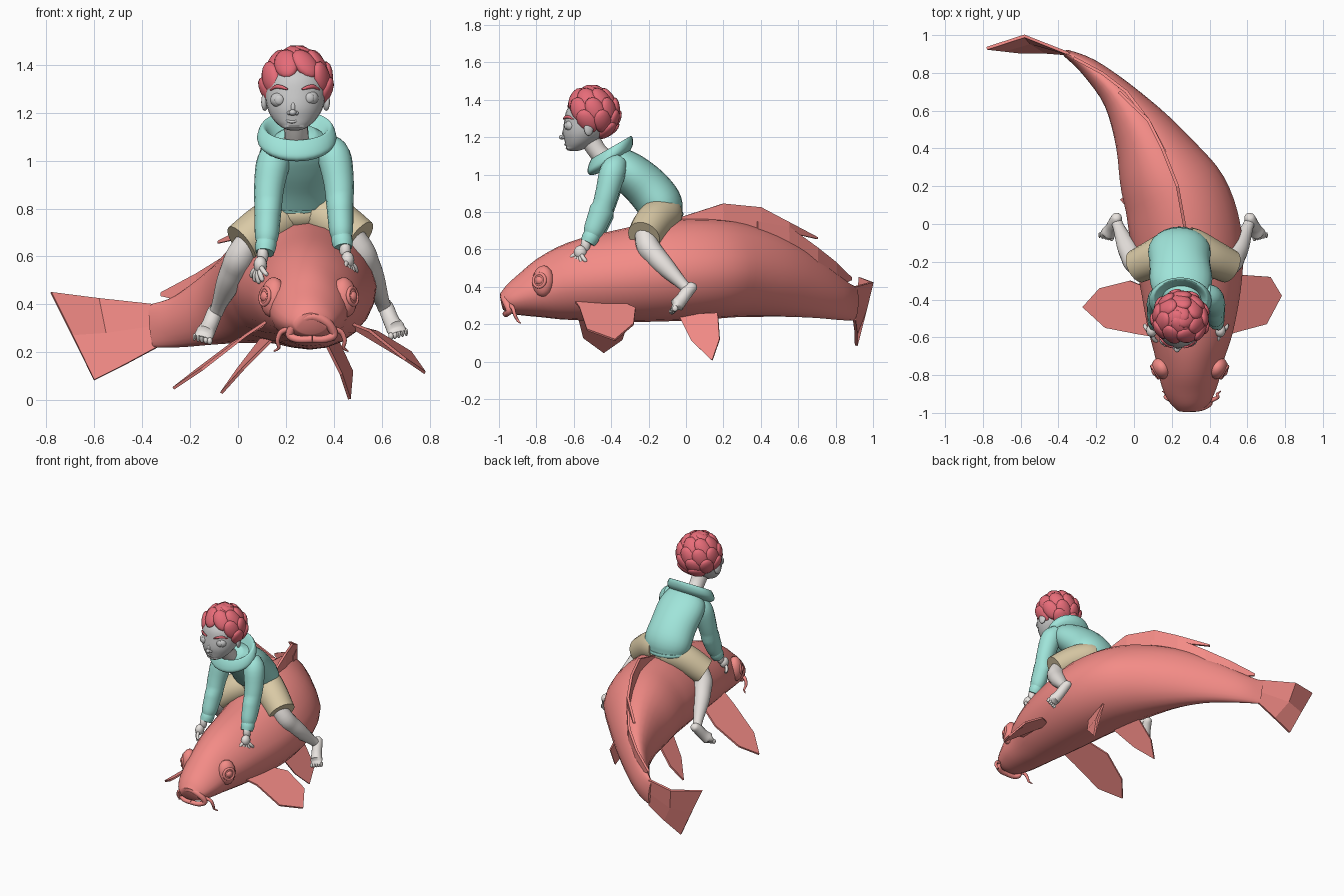
import bpy, bmesh, math
from math import sin, cos, pi, radians
from mathutils import Vector, Matrix


def material(name, rgb):
    m = bpy.data.materials.new(name)
    m.diffuse_color = (*rgb, 1)
    return m


CORAL = material("coral", (.90, .26, .24))
TEAL = material("teal", (.35, .78, .70))
RED = material("hair_red", (.80, .15, .19))
TAN = material("tan", (.70, .59, .38))
SKIN = material("skin", (.80, .76, .73))


def finish(name, mesh, mat, smooth=True):
    ob = bpy.data.objects.new(name, mesh)
    bpy.context.collection.objects.link(ob)
    if mat:
        mesh.materials.append(mat)
    if smooth:
        mesh.shade_smooth()
        mesh.set_sharp_from_angle(angle=radians(50))
    return ob


def resample(rows, k):
    out, n = [], len(rows)
    for i in range(n - 1):
        a, b, c, d = (rows[max(0, min(n - 1, i + j))] for j in (-1, 0, 1, 2))
        for s in range(k):
            t = s / k
            out.append([.5 * (2 * q + (r - p) * t + (2 * p - 5 * q + 4 * r - w) * t * t
                              + (3 * q - p - 3 * r + w) * t ** 3) for p, q, r, w in zip(a, b, c, d)])
    return out + [list(rows[-1])]


def tube(name, rows, mat, ref=(1, 0, 0), axis=None, n=16, k=4, squeeze=0):
    """Loft of ellipses; each row is x, y, z, radius along ref [, other radius]."""
    rows = resample(rows, k)
    pts = [Vector(r[:3]) for r in rows]
    verts, faces = [], []
    for i, r in enumerate(rows):
        t = Vector(axis) if axis else pts[min(i + 1, len(pts) - 1)] - pts[max(i - 1, 0)]
        t.normalize()
        a = Vector(ref)
        a = (a - t * a.dot(t)).normalized()
        b = t.cross(a)
        for j in range(n):
            w = 2 * pi * j / n
            narrow = 1 - squeeze * max(0, cos(w))
            verts.append(pts[i] + a * r[3] * cos(w) + b * r[-1] * sin(w) * narrow)
    for i in range(len(rows) - 1):
        for j in range(n):
            j2 = (j + 1) % n
            faces.append((i * n + j, i * n + j2, i * n + n + j2, i * n + n + j))
    faces += [tuple(range(n))[::-1], tuple(range(len(verts) - n, len(verts)))]
    me = bpy.data.meshes.new(name)
    me.from_pydata(verts, [], faces)
    return finish(name, me, mat)


def blobs(name, items, mat, seg=16):
    """Ellipsoids in one object: (location, scale, rotation or None)."""
    bm = bmesh.new()
    for loc, sc, rot in items:
        m = Matrix.Translation(loc) @ (rot or Matrix()) @ Matrix.Diagonal((*sc, 1))
        bmesh.ops.create_uvsphere(bm, u_segments=seg, v_segments=seg // 2 + 2, radius=1, matrix=m)
    me = bpy.data.meshes.new(name)
    bm.to_mesh(me)
    bm.free()
    return finish(name, me, mat)


def sheet(name, verts, faces=None, thick=.012):
    me = bpy.data.meshes.new(name)
    me.from_pydata(verts, [], faces or [tuple(range(len(verts)))])
    ob = finish(name, me, CORAL, False)
    mod = ob.modifiers.new("thickness", 'SOLIDIFY')
    mod.thickness, mod.offset = thick, 0
    return ob


def strip(name, rows):
    verts = [p for x, y, lo, hi in rows for p in ((x, y, lo), (x, y, hi))]
    sheet(name, verts, [(2 * i, 2 * i + 2, 2 * i + 3, 2 * i + 1) for i in range(len(rows) - 1)], .016)


# Fish body: x, y, half width, bottom, top
body = [(.303, -.985, .07, .275, .365), (.30, -.94, .11, .25, .41), (.295, -.85, .15, .235, .48),
        (.295, -.72, .18, .22, .575), (.30, -.55, .228, .215, .655), (.30, -.3, .272, .21, .715),
        (.282, -.1, .293, .215, .755), (.235, .1, .285, .225, .765), (.155, .27, .245, .235, .745),
        (.05, .48, .165, .235, .67), (-.085, .68, .09, .23, .55), (-.24, .83, .05, .22, .44),
        (-.36, .905, .02, .22, .40)]
tube("fish_body", [(x, y, (b + t) / 2, (t - b) / 2, w) for x, y, w, b, t in body], CORAL,
     ref=(0, 0, 1), n=24, squeeze=.15)

# Fish face
tube("fish_lips", [(.31, -.965, .255, .016), (.25, -.96, .255, .016), (.215, -.945, .275, .018),
                   (.25, -.965, .325, .02), (.31, -.975, .35, .02), (.37, -.965, .325, .02),
                   (.40, -.945, .275, .018), (.36, -.96, .255, .016), (.31, -.965, .255, .016)],
     CORAL, ref=(0, 1, 0), n=10)
for s, side in ((-1, "left"), (1, "right")):
    c = Vector((.295 + s * .15, -.765, .43))
    nrm = Vector((s * .85, -.5, .1)).normalized()
    rot = nrm.to_track_quat('Z', 'Y').to_matrix().to_4x4()
    blobs(f"fish_eye_{side}", [(c, (.06, .085, .048), rot), (c + nrm * .03, (.027, .027, .026), rot)], CORAL)
    bpy.ops.mesh.primitive_torus_add(major_radius=.036, minor_radius=.009, major_segments=20,
                                     minor_segments=8, location=c + nrm * .038, rotation=rot.to_euler())
    lid = bpy.context.object
    lid.name = f"fish_eyelid_{side}"
    lid.data.materials.append(CORAL)
    lid.data.shade_smooth()
    tube(f"barbel_{side}", [(.305 + s * a, y, z, r) for a, y, z, r in (
        (.085, -.94, .30, .013), (.125, -.925, .285, .011), (.14, -.915, .25, .009),
        (.135, -.90, .22, .007), (.155, -.885, .205, .003))], CORAL, ref=(0, 1, 0), n=8)

# Fish fins
sheet("pectoral_fin_right", [(.45, -.6, .33), (.55, -.57, .29), (.70, -.53, .17), (.78, -.38, .115),
                             (.72, -.28, .20), (.58, -.27, .285), (.45, -.35, .32)])
sheet("pectoral_fin_left", [(.12, -.6, .33), (.03, -.585, .27), (-.15, -.55, .13), (-.27, -.44, .05),
                            (-.18, -.34, .12), (-.02, -.3, .24), (.1, -.35, .31)])
sheet("pelvic_fin_right", [(.36, -.04, .25), (.43, .03, .11), (.465, .14, .005), (.475, .18, .12),
                           (.41, .17, .26)])
sheet("pelvic_fin_left", [(.14, -.04, .25), (.02, .03, .13), (-.07, .13, .03), (.0, .18, .13),
                          (.1, .17, .26)])
strip("dorsal_fin_front", [(.275, -.05, .70, .765), (.23, .2, .70, .845), (.15, .4, .65, .825),
                           (.075, .55, .69, .745), (-.08, .7, .655, .665)])
strip("dorsal_fin_rear", [(.165, .38, .6, .75), (.075, .55, .55, .72), (-.04, .7, .45, .61),
                          (-.17, .8, .4, .53), (-.32, .88, .435, .45)])
tail = [(-.34, .9, .40), (-.34, .9, .31), (-.34, .9, .22),
        (-.58, .995, .425), (-.55, .96, .28), (-.47, .91, .15),
        (-.78, .93, .45), (-.69, .92, .27), (-.6, .91, .085)]
sheet("tail_fin", tail, [(0, 1, 4, 3), (1, 2, 5, 4), (3, 4, 7, 6), (4, 5, 8, 7)], .016)

# Hoodie
tube("hoodie_torso", [(.24, -.13, .785, .145, .105), (.24, -.13, .80, .155, .112),
                      (.24, -.145, .85, .165, .122), (.243, -.21, .93, .16, .12),
                      (.25, -.30, 1.01, .165, .11), (.255, -.37, 1.065, .14, .09),
                      (.25, -.42, 1.11, .07, .06)], TEAL, n=24)
tube("hoodie_hem", [(.24, -.125, .772, .14, .104), (.24, -.128, .785, .152, .114),
                    (.24, -.13, .80, .152, .114)], TEAL, axis=(0, 0, 1), n=24)
ax = Vector((0, -.5, .86)).normalized()
hood = [(-.06, .09), (-.045, .135), (-.015, .163), (.02, .163), (.05, .15), (.055, .138),
        (.03, .12), (-.04, .09)]
tube("hood", [(.245, -.405 + .1 * h, 1.095 + .9 * h, r, r * .85) for h, r in hood], TEAL, axis=ax, n=28)

# Arms, hands, shorts, legs and feet
for s, side in ((-1, "left"), (1, "right")):
    def limb(name, rows, mat, cx=.26, **kw):
        return tube(f"{name}_{side}", [(cx + s * r[0], r[1], r[2] + .01 * s, *r[3:]) for r in rows], mat, **kw)

    limb("sleeve", [(.09, -.36, 1.06, .05), (.125, -.39, 1.01, .07), (.145, -.42, .90, .063, .078),
                    (.15, -.45, .80, .056, .066), (.155, -.49, .70, .05, .056), (.158, -.505, .665, .04, .045)],
         TEAL, cx=.275)
    limb("cuff", [(.157, -.50, .675, .042, .045), (.16, -.512, .65, .044, .046), (.163, -.525, .625, .038, .04)],
         TEAL, cx=.275)
    hand = Vector((.275 + s * .182, -.565, .575 + .01 * s))
    blobs(f"palm_{side}", [(hand, (.028, .034, .036), None),
                           (hand + Vector((-s * .01, .028, .04)), (.024, .026, .04), None)], SKIN)
    for i, t in enumerate((-1, -.5, 0, .45, .85)):
        tip = hand + Vector((s * .036 * t + s * .008, .05 * t - .01, -.078 + .035 * t * t))
        mid = hand.lerp(tip, .6) + Vector((s * .006, -.006, .004))
        tube(f"finger_{i + 1}_{side}", [(*hand, .011), (*mid, .011), (*hand.lerp(tip, .93), .009), (*tip, .002)],
             SKIN, n=8, k=3)
    limb("shorts_leg", [(.02, -.11, .785, .095), (.06, -.125, .775, .098), (.14, -.175, .735, .10),
                        (.245, -.225, .66, .09)], TAN, ref=(0, 1, 0), n=20)
    limb("leg", [(.20, -.225, .70, .05), (.25, -.205, .61, .062), (.275, -.165, .555, .058), (.30, -.115, .50, .052),
                 (.338, -.025, .41, .032), (.352, .01, .375, .03)], SKIN)
    limb("foot", [(.348, .05, .405, .008), (.35, .04, .395, .026), (.36, .012, .37, .033), (.38, -.025, .32, .034, .026),
                  (.40, -.055, .285, .04, .02), (.408, -.07, .268, .036, .014)], SKIN)
    toes = [((.26 + s * (.378 + .016 * i), -.075 + .004 * i, .258 + .004 * i + .01 * s),
             (.012 - .0012 * i, .016, .016), None) for i in range(5)]
    blobs(f"toes_{side}", toes, SKIN, seg=10)
blobs("shorts_seat", [((.245, -.13, .775), (.16, .11, .075), None)], TAN)

# Head and face
tube("neck", [(.245, -.40, 1.05, .055), (.243, -.47, 1.12, .05), (.24, -.52, 1.2, .055)], SKIN)
tube("head", [(.235, -.60, 1.125, .012), (.235, -.598, 1.13, .035, .03), (.235, -.585, 1.145, .062, .055),
              (.236, -.565, 1.175, .092, .083), (.238, -.545, 1.22, .116, .112), (.24, -.53, 1.28, .127, .122),
              (.243, -.51, 1.35, .125, .125), (.245, -.50, 1.42, .07, .07)], None, axis=(0, 0, 1), n=24)
blobs("nose", [((.228, -.662, 1.2), (.016, .018, .013), None), ((.23, -.648, 1.22), (.011, .014, .026), None),
               ((.214, -.653, 1.198), (.01, .012, .009), None), ((.243, -.653, 1.198), (.01, .012, .009), None)], None, 12)
tube("mouth", [(.19, -.628, 1.172, .003), (.215, -.642, 1.163, .006), (.235, -.644, 1.163, .006),
               (.28, -.625, 1.178, .003)], None, ref=(0, 0, 1), n=8)
for s, side in ((-1, "left"), (1, "right")):
    ex, ez = .235 + s * .063, 1.257 + s * .004
    blobs(f"eye_{side}", [((ex, -.614, ez), (.038, .033, .032), None), ((ex, -.639, ez), (.02, .011, .021), None)], None)
    tube(f"brow_{side}", [(.237 + s * a, y, z, .004 if i in (0, 3) else .008, .006) for i, (a, y, z) in enumerate(
        ((.03, -.652, 1.297), (.055, -.646, 1.306), (.08, -.628, 1.308), (.1, -.6, 1.295)))],
         RED, ref=(0, 0, 1), n=8)
    blobs(f"ear_{side}", [((.24 + s * .128, -.52, 1.245), (.014, .026, .038), Matrix.Rotation(s * .3, 4, 'Z'))], None)

# Hair: a scalp covered by overlapping, swirling locks
centre = Vector((.245, -.503, 1.32))
locks = [(centre + Vector((0, .012, .005)), (.132, .128, .128), None)]
for ring, (polar, count) in enumerate(((18, 4), (48, 7), (78, 9), (106, 9), (132, 7))):
    for i in range(count):
        th, ph = radians(polar), 2 * pi * (i + .5 * (ring % 2) + .2) / count
        nrm = Vector((sin(th) * cos(ph), sin(th) * sin(ph), cos(th)))
        down = Vector((cos(th) * cos(ph), cos(th) * sin(ph), -sin(th)))
        p = centre + nrm * .124
        if p.z < 1.2 + (-.42 - p.y) * .75:
            continue
        down = Matrix.Rotation(.5, 3, nrm) @ down
        out = (nrm + down * .2).normalized()
        down = (down - out * down.dot(out)).normalized()
        rot = Matrix((down.cross(out), down, out)).transposed()
        locks.append((p, (.052, .072, .029), rot.to_4x4()))
blobs("hair", locks, RED, seg=14)
